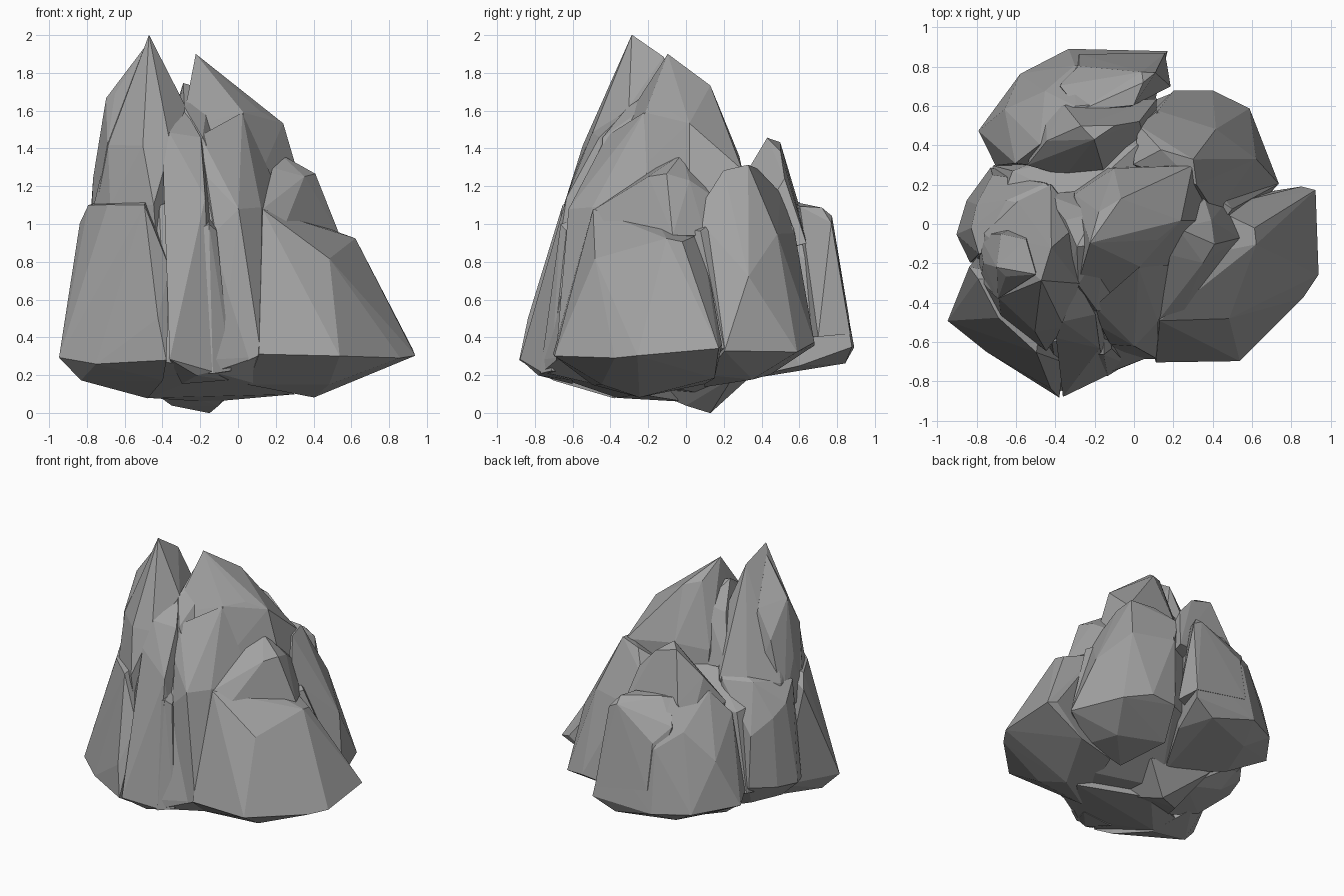
import bpy, bmesh, random

random.seed(4)


def shard(name, *levels):
    """Closed convex boulder wrapped round a few outline points per level."""
    bm = bmesh.new()
    for level in levels:
        for p in level:
            bm.verts.new([c + random.uniform(-0.004, 0.004) for c in p])
    hull = bmesh.ops.convex_hull(bm, input=bm.verts)
    inner = [g for g in hull["geom_interior"] if isinstance(g, bmesh.types.BMVert)]
    bmesh.ops.delete(bm, geom=inner, context='VERTS')
    bmesh.ops.recalc_face_normals(bm, faces=bm.faces)
    mesh = bpy.data.meshes.new(name)
    bm.to_mesh(mesh)
    bm.free()
    ob = bpy.data.objects.new(name, mesh)
    bpy.context.collection.objects.link(ob)
    return ob


parts = []
add = lambda *a: parts.append(shard(*a))

# waist that closes the clefts between the lobes
add("waist",
    [(-0.15, 0.1, 0.1), (0.3, -0.1, 0.14), (-0.4, -0.3, 0.12), (0.0, -0.5, 0.16)],
    [(0.2, 0.67, 0.36), (0.73, 0.2, 0.34), (0.0, -0.62, 0.28), (-0.83, -0.19, 0.33),
     (-0.72, 0.3, 0.38)],
    [(0.12, 0.57, 0.98), (0.5, 0.08, 0.96), (0.0, -0.57, 1.0), (-0.78, -0.16, 1.06),
     (-0.62, 0.27, 0.96)],
    [(-0.35, 0.24, 1.1), (-0.12, 0.28, 1.14), (0.02, 0.4, 1.2), (-0.3, 0.12, 1.24)])

# rounded underside of the front lobe, also backing the gaps between columns
add("front_underside",
    [(-0.48, -0.36, 0.08), (-0.15, 0.0, 0.06), (0.3, -0.25, 0.1), (-0.7, -0.3, 0.17)],
    [(-0.9, -0.47, 0.27), (-0.38, -0.85, 0.27), (-0.13, -0.76, 0.22), (0.02, -0.64, 0.27),
     (0.1, -0.67, 0.3)],
    [(-0.36, -0.68, 0.77), (-0.12, -0.61, 0.95), (-0.42, -0.6, 1.1), (-0.15, -0.52, 1.2)])

# central mass with the second peak and its sloping back shoulder
add("second_peak",
    [(-0.5, -0.4, 0.3), (0.3, -0.4, 0.3), (0.45, 0.3, 0.3), (-0.3, 0.3, 0.3)],
    [(0.4, 0.02, 1.0), (0.0, -0.55, 1.0), (-0.3, -0.35, 1.5), (-0.3, 0.15, 1.3)],
    [(0.03, -0.22, 1.59), (0.12, -0.08, 1.6), (0.24, 0.02, 1.53), (0.23, 0.12, 1.46),
     (0.3, 0.3, 1.29), (-0.1, 0.28, 1.36)],
    [(-0.22, -0.1, 1.9), (-0.07, 0.13, 1.73), (-0.18, 0.06, 1.76)])

# tallest spire with the ridge running back from it
add("main_spire",
    [(-0.8, -0.35, 0.4), (-0.4, -0.6, 0.4), (-0.2, 0.0, 0.4), (-0.7, 0.1, 0.4)],
    [(-0.77, -0.3, 1.08), (-0.68, -0.47, 1.1), (-0.45, -0.65, 1.1), (-0.42, 0.2, 1.15),
     (-0.6, 0.12, 1.15), (-0.76, -0.05, 1.1)],
    [(-0.69, -0.38, 1.42), (-0.5, -0.55, 1.42), (-0.36, -0.52, 1.41), (-0.28, 0.0, 1.45)],
    [(-0.28, -0.3, 1.62), (-0.47, -0.29, 2.0), (-0.42, -0.12, 1.89)])

# bridge that forms the saddle between the two peaks
add("saddle",
    [(-0.4, -0.45, 1.2), (-0.05, -0.45, 1.2), (-0.1, 0.18, 1.2), (-0.45, 0.15, 1.2)],
    [(-0.28, -0.31, 1.62), (-0.19, -0.44, 1.46), (-0.29, -0.12, 1.75), (-0.15, -0.1, 1.7),
     (-0.35, 0.02, 1.55), (-0.2, 0.06, 1.6)])

# slab leaning on the left of the spire
add("left_slab",
    [(-0.78, -0.3, 0.9), (-0.5, -0.3, 0.9), (-0.5, 0.05, 0.9), (-0.79, -0.05, 0.9)],
    [(-0.77, -0.2, 1.25), (-0.69, -0.38, 1.42), (-0.7, -0.22, 1.67), (-0.65, -0.27, 1.69),
     (-0.5, -0.26, 1.93), (-0.55, -0.08, 1.6), (-0.68, -0.05, 1.4)])

# wide flaring foot at front left
add("front_left_buttress",
    [(-0.83, -0.45, 0.17), (-0.48, -0.38, 0.08), (-0.4, -0.7, 0.17), (-0.6, -0.1, 0.18)],
    [(-0.95, -0.49, 0.29), (-0.75, -0.65, 0.26), (-0.38, -0.88, 0.28), (-0.75, -0.1, 0.3)],
    [(-0.36, -0.7, 0.77), (-0.42, -0.84, 0.5), (-0.84, -0.22, 1.0)],
    [(-0.79, -0.28, 1.1), (-0.69, -0.48, 1.1), (-0.5, -0.65, 1.1), (-0.45, -0.3, 1.2)])

# upright columns in the front
add("front_column",
    [(-0.3, -0.6, 0.15), (-0.05, -0.6, 0.17), (-0.22, -0.78, 0.2), (-0.36, -0.88, 0.28)],
    [(-0.14, -0.77, 0.22), (-0.38, -0.7, 0.77), (-0.17, -0.63, 1.14), (-0.1, -0.4, 0.9)],
    [(-0.4, -0.58, 1.3), (-0.36, -0.5, 1.48), (-0.2, -0.46, 1.46), (-0.28, -0.3, 1.61)])
add("front_rib",
    [(-0.2, -0.77, 0.21), (-0.13, -0.77, 0.21), (-0.04, -0.71, 0.22), (-0.1, -0.4, 0.2)],
    [(-0.25, -0.66, 0.96), (-0.15, -0.66, 1.0), (-0.11, -0.63, 0.96), (-0.15, -0.4, 1.1)])
add("middle_column",
    [(-0.1, -0.68, 0.2), (0.02, -0.65, 0.28), (0.12, -0.69, 0.31), (0.2, -0.3, 0.2)],
    [(-0.12, -0.61, 0.96), (0.0, -0.62, 1.08), (0.12, -0.5, 1.09), (0.25, -0.2, 1.1)],
    [(-0.17, -0.52, 1.25), (0.03, -0.42, 1.28), (0.02, -0.22, 1.59), (-0.2, -0.42, 1.47)])

# right side: large foot with its outer point, and the block above
add("right_buttress",
    [(0.4, -0.25, 0.08), (0.05, -0.5, 0.15), (0.48, -0.45, 0.15), (0.3, 0.1, 0.15),
     (0.6, 0.15, 0.18)],
    [(0.11, -0.7, 0.31), (0.54, -0.7, 0.3), (0.86, -0.38, 0.29), (0.94, -0.26, 0.3),
     (0.92, 0.17, 0.34), (0.85, 0.19, 0.36)],
    [(0.48, -0.48, 0.82), (0.24, -0.48, 0.98), (0.13, -0.49, 1.08), (0.54, -0.1, 0.94),
     (0.62, -0.1, 0.92), (0.61, -0.02, 0.91)],
    [(0.4, 0.08, 0.95), (0.15, -0.2, 1.1)])
add("right_block",
    [(0.13, -0.48, 1.08), (0.24, -0.47, 0.98), (0.54, -0.07, 0.94), (0.2, 0.1, 0.8),
     (0.46, 0.1, 0.94)],
    [(0.35, -0.2, 1.25), (0.41, -0.1, 1.27), (0.18, -0.16, 1.3), (0.22, -0.02, 1.37),
     (0.39, 0.02, 1.23), (0.36, 0.13, 1.16)])

# broad lobe at back right
add("back_right_lobe",
    [(0.1, 0.45, 0.2), (0.45, 0.35, 0.18), (0.2, 0.1, 0.14), (0.5, 0.1, 0.2)],
    [(0.2, 0.68, 0.36), (0.4, 0.68, 0.37), (0.59, 0.59, 0.32), (0.74, 0.2, 0.33)],
    [(0.62, 0.33, 0.72), (0.42, 0.48, 0.95), (0.12, 0.58, 0.95), (0.42, 0.05, 1.05)],
    [(0.32, 0.2, 1.28), (0.3, 0.33, 1.31), (0.14, 0.38, 1.29), (0.02, 0.5, 1.16),
     (0.0, 0.3, 1.2)])

# back lobe with its tall tooth and lower spur
add("back_lobe",
    [(-0.5, 0.4, 0.22), (-0.4, 0.7, 0.25), (0.1, 0.6, 0.25), (0.0, 0.84, 0.26), (-0.1, 0.2, 0.16)],
    [(-0.33, 0.89, 0.35), (0.17, 0.88, 0.35), (-0.58, 0.76, 0.36), (-0.79, 0.47, 0.38),
     (-0.7, 0.3, 0.4)],
    [(-0.66, 0.58, 0.72), (-0.6, 0.31, 0.97), (-0.3, 0.81, 0.8), (0.12, 0.82, 0.7),
     (-0.45, 0.68, 0.92)],
    [(-0.3, 0.6, 1.12), (-0.05, 0.62, 1.08), (-0.48, 0.4, 1.14), (-0.1, 0.25, 1.05)])
add("back_tooth",
    [(-0.5, 0.3, 0.8), (0.1, 0.25, 0.8), (0.12, 0.64, 0.9), (-0.45, 0.6, 0.9)],
    [(-0.54, 0.3, 1.04), (-0.35, 0.24, 1.08), (-0.14, 0.23, 1.12)],
    [(-0.27, 0.5, 1.43), (-0.2, 0.43, 1.46), (-0.1, 0.5, 1.38), (0.03, 0.52, 1.24),
     (-0.44, 0.42, 1.24), (-0.35, 0.6, 1.08)])
add("back_spur",
    [(-0.3, 0.5, 0.4), (0.19, 0.7, 0.4), (0.16, 0.87, 0.42), (-0.28, 0.86, 0.5)],
    [(0.11, 0.77, 1.01), (0.04, 0.77, 1.04), (0.05, 0.72, 1.09), (-0.28, 0.8, 0.84),
     (-0.38, 0.7, 0.95), (0.0, 0.6, 1.09), (-0.28, 0.58, 1.12)])

# left flank between the spire and the back lobe
add("left_flank",
    [(-0.7, -0.15, 0.2), (-0.65, 0.15, 0.24), (-0.3, 0.2, 0.12), (-0.4, -0.2, 0.1)],
    [(-0.9, -0.05, 0.38), (-0.85, 0.12, 0.4), (-0.73, 0.29, 0.42), (-0.83, -0.2, 0.35)],
    [(-0.83, -0.02, 0.98), (-0.8, 0.1, 0.9), (-0.72, 0.25, 0.8), (-0.79, -0.15, 1.1)],
    [(-0.65, 0.12, 1.14), (-0.45, 0.21, 1.14), (-0.3, 0.05, 1.3)])

# low keel the rock stands on
add("keel",
    [(-0.15, 0.13, 0.0), (-0.35, 0.02, 0.04), (-0.1, 0.0, 0.04)],
    [(-0.5, -0.25, 0.15), (-0.02, -0.3, 0.17), (0.05, 0.25, 0.19), (-0.4, 0.35, 0.2)],
    [(-0.2, 0.1, 0.6)])

# fuse every shard into one rock and keep only the outer skin
rock = parts[0]
for p in parts[1:]:
    mod = rock.modifiers.new(p.name, 'BOOLEAN')
    mod.operation, mod.solver, mod.object = 'UNION', 'EXACT', p
bpy.context.view_layer.update()
graph = bpy.context.evaluated_depsgraph_get()
skin = bpy.data.meshes.new_from_object(rock.evaluated_get(graph))
rock.modifiers.clear()
rock.data = skin
rock.name = skin.name = "rock"
for p in parts[1:]:
    bpy.data.objects.remove(p)

# dark grey stone, flat faces
stone = bpy.data.materials.new("stone")
stone.diffuse_color = (0.36, 0.36, 0.36, 1)
skin.materials.clear()
skin.materials.append(stone)
for poly in skin.polygons:
    poly.use_smooth = False
    poly.material_index = 0
